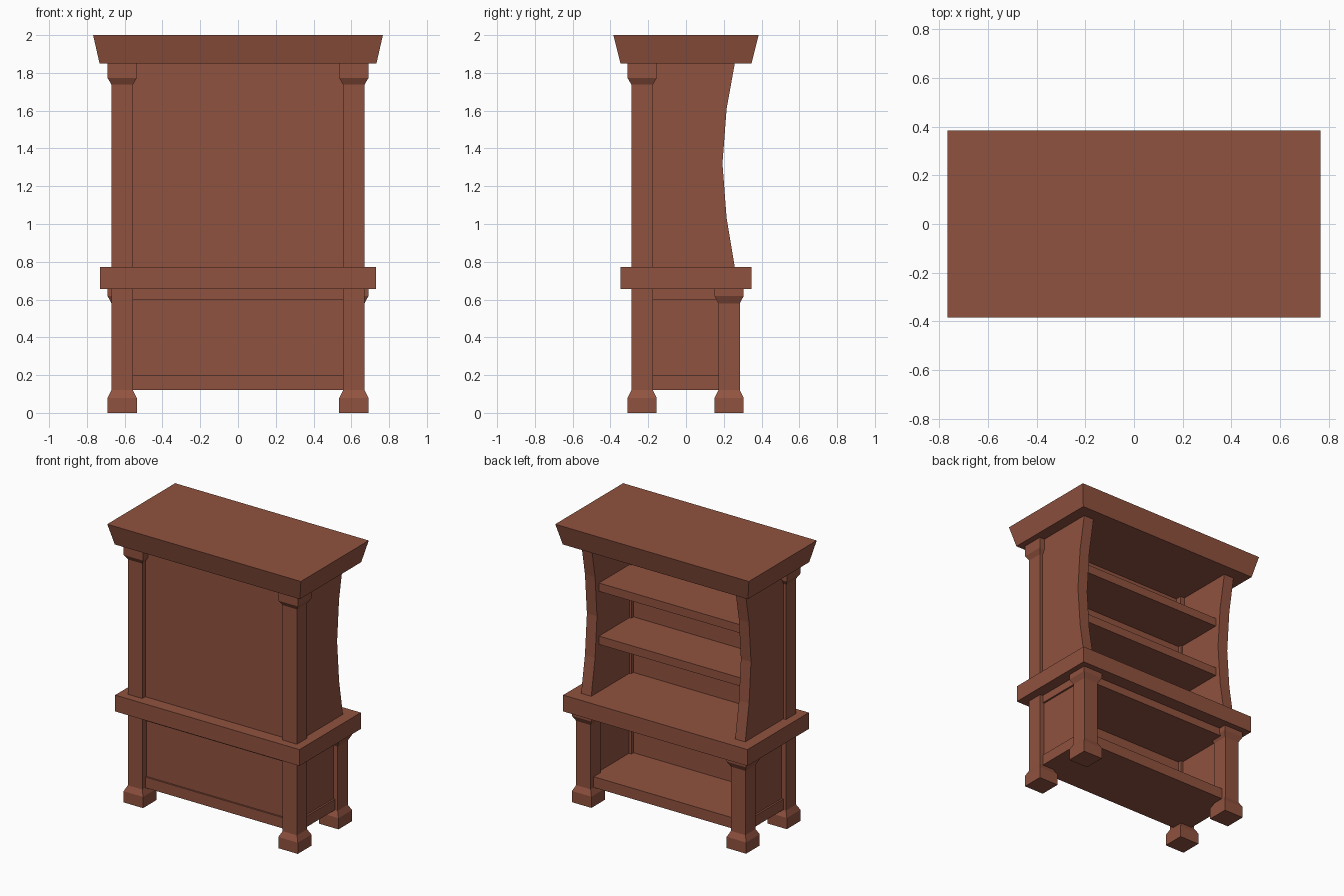
import bpy, bmesh

if "Cube" in bpy.data.objects:
    bpy.data.objects.remove(bpy.data.objects["Cube"])

wood = bpy.data.materials.new("reddish_brown_wood")
wood.diffuse_color = (0.28, 0.085, 0.05, 1)
wood.use_nodes = True
wood.node_tree.nodes["Principled BSDF"].inputs["Base Color"].default_value = wood.diffuse_color


def finish(name, bm):
    bmesh.ops.recalc_face_normals(bm, faces=bm.faces)
    mesh = bpy.data.meshes.new(name)
    bm.to_mesh(mesh)
    bm.free()
    mesh.materials.append(wood)
    obj = bpy.data.objects.new(name, mesh)
    bpy.context.collection.objects.link(obj)
    return obj


def loft(name, cx, cy, rings):
    """Stack rectangular rings (half width, half depth, z) into a closed solid."""
    bm = bmesh.new()
    loops = [[bm.verts.new((cx + sx * hx, cy + sy * hy, z))
              for sx, sy in ((-1, -1), (1, -1), (1, 1), (-1, 1))]
             for hx, hy, z in rings]
    for a, b in zip(loops, loops[1:]):
        for i in range(4):
            j = (i + 1) % 4
            bm.faces.new((a[i], a[j], b[j], b[i]))
    bm.faces.new(loops[0])
    bm.faces.new(loops[-1])
    return finish(name, bm)


def box(name, x0, x1, y0, y1, z0, z1):
    hx, hy = (x1 - x0) / 2, (y1 - y0) / 2
    return loft(name, (x0 + x1) / 2, (y0 + y1) / 2, [(hx, hy, z0), (hx, hy, z1)])


def post(name, x, y, top, cap_start, cap_full):
    """Square post with a flared foot and a flared capital."""
    w, f = 0.057, 0.077
    loft(name, x, y, [(h, h, z) for h, z in (
        (f, 0), (f, 0.08), (w, 0.12), (w, cap_start), (f, cap_full), (f, top))])


def curved_side(name, x0, x1):
    """Upper side panel with a concave open edge."""
    outline = [(-0.2, 0.76), (0.26, 0.76), (0.215, 1.03), (0.193, 1.32),
               (0.215, 1.61), (0.26, 1.86), (-0.2, 1.86)]
    bm = bmesh.new()
    face = bm.faces.new([bm.verts.new((x0, y, z)) for y, z in outline])
    out = bmesh.ops.extrude_face_region(bm, geom=[face])
    bmesh.ops.translate(bm, vec=(x1 - x0, 0, 0),
                        verts=[v for v in out["geom"] if isinstance(v, bmesh.types.BMVert)])
    finish(name, bm)


# Cornice and counter
loft("cornice", 0, 0, [(0.733, 0.347, 1.85), (0.767, 0.384, 2.0)])
box("counter", -0.73, 0.73, -0.347, 0.347, 0.655, 0.772)

# Posts and side panels, both sides
for s, side in ((-1, "left"), (1, "right")):
    post(side + "_tall_post", s * 0.613, -0.232, 1.85, 1.738, 1.772)
    post(side + "_short_post", s * 0.613, 0.228, 0.655, 0.58, 0.618)
    xs = sorted((s * 0.57, s * 0.65))
    curved_side(side + "_upper_side", *xs)
    xs = sorted((s * 0.575, s * 0.635))
    box(side + "_lower_side", *xs, -0.2, 0.2, 0.15, 0.64)

# Closed panels
box("upper_panel", -0.58, 0.58, -0.255, -0.2, 0.76, 1.86)
box("lower_panel", -0.58, 0.58, -0.243, -0.2, 0.15, 0.64)

# Frame slabs of the base, slightly proud of the lower panels
box("bottom_shelf", -0.648, 0.648, -0.255, 0.25, 0.12, 0.197)
box("top_rail", -0.648, 0.648, -0.255, 0.25, 0.6, 0.656)

# Upper shelves
for i, z in enumerate((1.17, 1.55)):
    box("upper_shelf_%d" % (i + 1), -0.58, 0.58, -0.21, 0.17, z - 0.06, z)
